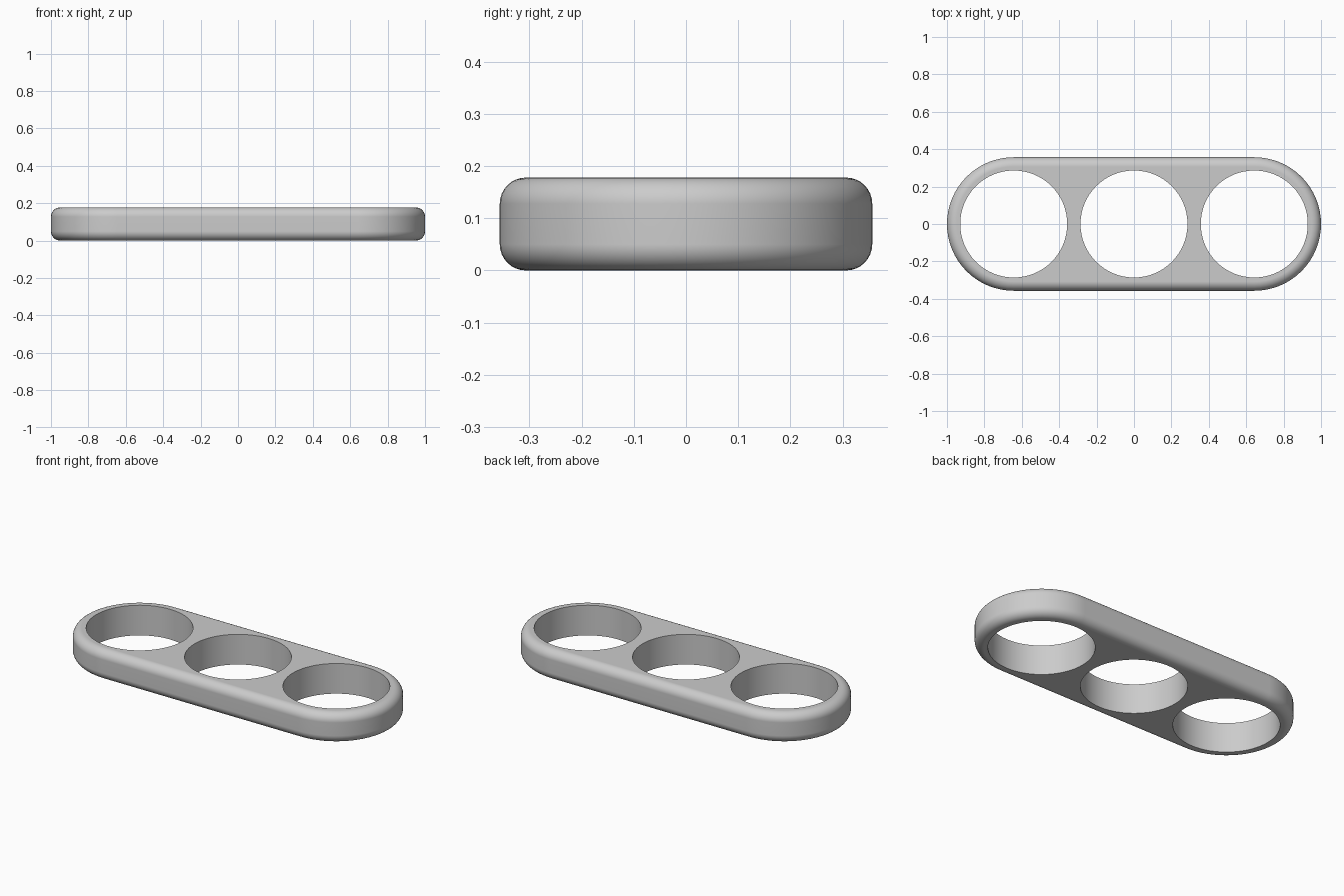
import bpy
import bmesh
from math import sin, cos, pi, radians

LENGTH_OFFSET = 0.643   # distance from centre to each end circle
RADIUS = 0.357          # outer end radius
HOLE = 0.286            # hole radius
HEIGHT = 0.178
FILLET = 0.05
ARC = 32                # segments per rounded end
STEPS = 8               # segments per edge fillet

cube = bpy.data.objects.get("Cube")
if cube:
    bpy.data.objects.remove(cube, do_unlink=True)

grey = bpy.data.materials.new("plain_grey")
grey.use_nodes = True
colour = (0.6, 0.6, 0.6, 1)
grey.diffuse_color = colour
grey.node_tree.nodes["Principled BSDF"].inputs["Base Color"].default_value = colour


def stadium(bm, radius, z):
    """Ring of vertices around a slot-shaped outline."""
    ring = []
    for side, start in ((1, -pi / 2), (-1, pi / 2)):
        for i in range(ARC + 1):
            a = start + pi * i / ARC
            ring.append(bm.verts.new((side * LENGTH_OFFSET + radius * cos(a),
                                      radius * sin(a), z)))
    return ring


# Rounded slot-shaped body, lofted from bottom to top
bm = bmesh.new()
profile = []
for centre_z, start in ((FILLET, -pi / 2), (HEIGHT - FILLET, 0)):
    for i in range(STEPS + 1):
        a = start + pi / 2 * i / STEPS
        profile.append((RADIUS - FILLET + FILLET * cos(a), centre_z + FILLET * sin(a)))
rings = [stadium(bm, r, z) for r, z in profile]
for low, high in zip(rings, rings[1:]):
    for i in range(len(low)):
        j = (i + 1) % len(low)
        bm.faces.new((low[i], low[j], high[j], high[i]))
bm.faces.new(rings[-1])
bm.faces.new(rings[0][::-1])
bmesh.ops.recalc_face_normals(bm, faces=bm.faces)
mesh = bpy.data.meshes.new("three_hole_plate")
bm.to_mesh(mesh)
bm.free()
mesh.materials.append(grey)
plate = bpy.data.objects.new("three_hole_plate", mesh)
bpy.context.collection.objects.link(plate)
bpy.context.view_layer.objects.active = plate

# Three round through holes
for x in (-LENGTH_OFFSET, 0, LENGTH_OFFSET):
    bpy.ops.mesh.primitive_cylinder_add(vertices=64, radius=HOLE, depth=1,
                                        location=(x, 0, HEIGHT / 2))
    cutter = bpy.context.object
    cutter.data.materials.append(grey)
    bpy.context.view_layer.objects.active = plate
    cut = plate.modifiers.new("hole", "BOOLEAN")
    cut.operation = "DIFFERENCE"
    cut.solver = "EXACT"
    cut.object = cutter
    bpy.ops.object.modifier_apply(modifier=cut.name)
    bpy.data.objects.remove(cutter, do_unlink=True)

# Smooth shading with crisp hole rims and flat faces
bpy.ops.object.select_all(action="DESELECT")
plate.select_set(True)
bpy.context.view_layer.objects.active = plate
bpy.ops.object.shade_smooth_by_angle(angle=radians(30))
weighted = plate.modifiers.new("weighted_normals", "WEIGHTED_NORMAL")
weighted.keep_sharp = True
